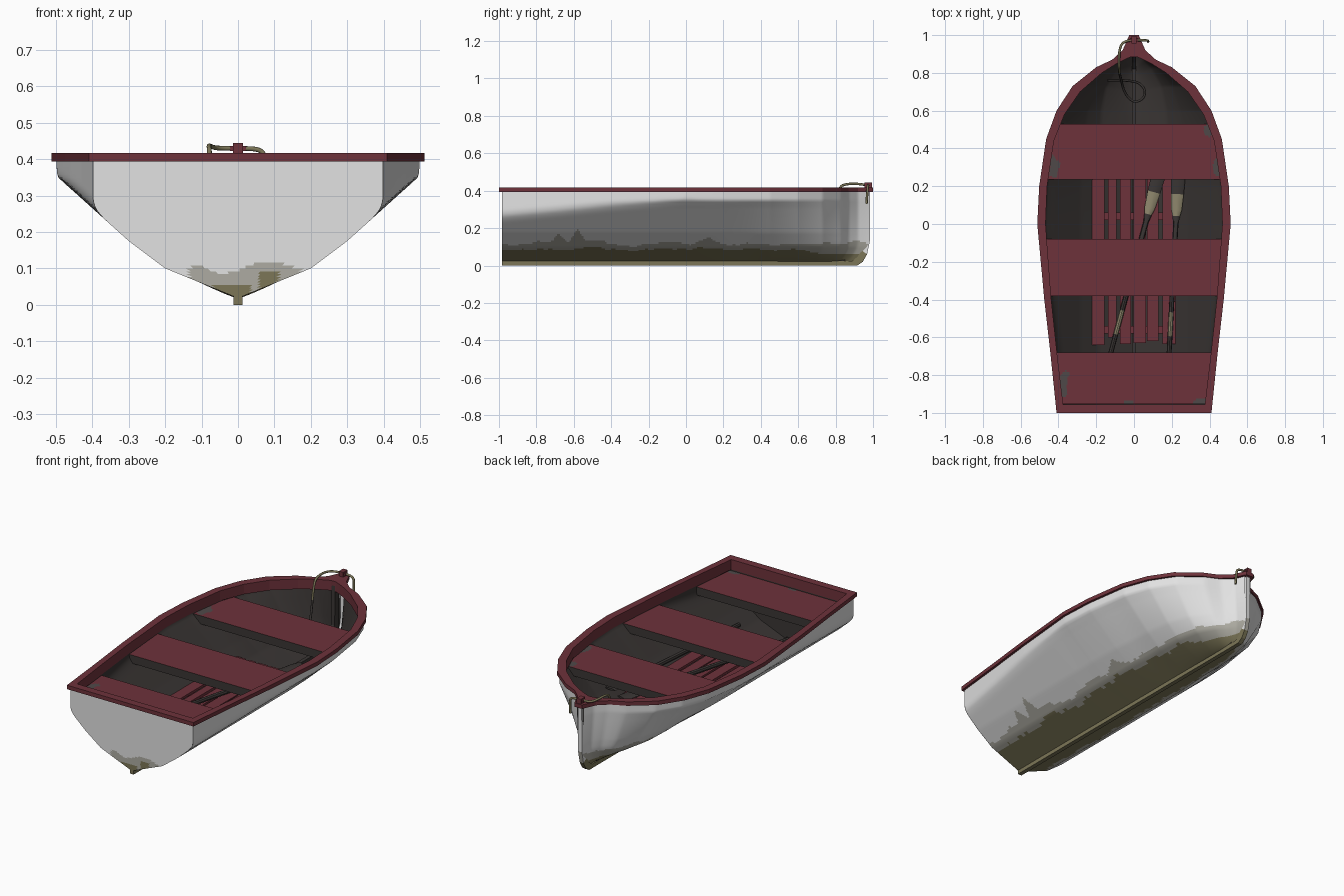
import bpy, bmesh, math
from mathutils import Vector, noise

if "Cube" in bpy.data.objects:
    bpy.data.objects.remove(bpy.data.objects["Cube"])

def mat(name, r, g, b):
    m = bpy.data.materials.new(name)
    m.diffuse_color = (r, g, b, 1)
    m.use_nodes = True
    m.node_tree.nodes["Principled BSDF"].inputs["Base Color"].default_value = m.diffuse_color
    return m

RED = mat("red_paint", .155, .032, .043)
WHITE = mat("white_paint", .76, .76, .76)
STAIN = mat("pale_stain", .42, .41, .36)
ALGAE = mat("olive_algae", .20, .18, .095)
DARK = mat("dark_wood", .042, .036, .034)
WORN = mat("worn_wood", .078, .066, .066)
TAN = mat("tan_wood", .27, .24, .15)

def make(name, verts, faces, mats, rule=None, smooth=None, mirror=False):
    """Mesh object; rule(face centre, normal) gives the material index."""
    me = bpy.data.meshes.new(name)
    me.from_pydata([tuple(v) for v in verts], [], faces)
    ob = bpy.data.objects.new(name, me)
    bpy.context.collection.objects.link(ob)
    for m in mats:
        me.materials.append(m)
    bm = bmesh.new()
    bm.from_mesh(me)
    bmesh.ops.remove_doubles(bm, verts=bm.verts, dist=1e-5)
    bmesh.ops.recalc_face_normals(bm, faces=bm.faces)
    if rule:
        for f in bm.faces:
            f.material_index = rule(f.calc_center_median(), f.normal)
    bm.to_mesh(me)
    bm.free()
    if mirror:
        ob.modifiers.new("mirror", 'MIRROR').use_clip = True
    if smooth:
        bpy.ops.object.select_all(action='DESELECT')
        ob.select_set(True)
        bpy.context.view_layer.objects.active = ob
        bpy.ops.object.shade_smooth_by_angle(angle=math.radians(smooth))
    return ob

def grid_faces(rows, cols, wrap=False):
    n = cols if wrap else cols - 1
    return [(r * cols + c, r * cols + (c + 1) % cols, (r + 1) * cols + (c + 1) % cols, (r + 1) * cols + c)
            for r in range(rows - 1) for c in range(n)]

def interp(t, table):
    if t <= table[0][0]:
        return table[0][1]
    for (a, p), (b, q) in zip(table, table[1:]):
        if t <= b:
            return p + (q - p) * (t - a) / (b - a)
    return table[-1][1]

def step(t):
    t = max(0, min(1, t))
    return t * t * (3 - 2 * t)

# Hull shape: half-width of the rail along y, and of the midship section over z
OUTLINE = [(-1, .41), (-.68, .443), (-.4, .475), (0, .512), (.2, .502), (.45, .465), (.6, .41),
           (.73, .325), (.83, .20), (.87, .115), (.92, .06), (1, .025)]
SECTION = [(.02, .004), (.10, .20), (.175, .30), (.265, .40), (.31, .45), (.35, .497), (.40, .5)]

def hx(y, z):
    w, m = interp(y, OUTLINE) - .013, interp(z, SECTION)
    k = step((y + .2) / .6)
    h = max(.04 - abs(m - w), 0) / .04
    aft = min(m, w) - h * h * .008 * step((.37 - z) / .05)   # softened chine
    full = 1 - .3 * step((y - .3) / .6)                      # fuller sections at the bow
    return aft * (1 - k) + w * (m / .5) ** full * k

def stem_y(y, z):
    return y - .06 * (max(0, .14 - z) / .12) ** 2 * step((y - .5) / .48)

def grime(c, n):
    """Olive near the keel, pale fringe above it, white on top."""
    p = Vector((math.copysign(2, c.x), c.y * 5, 3))
    a = noise.noise(p) * .018 + noise.noise(p * 4) * .010
    if c.z < .088 + a - .03 * step((c.y - .5) / .4):
        return 2
    drips = sum(h * math.exp(-((c.y - y) / .03) ** 2) for y, h in ((-.68, .06), (-.58, .07), (.12, .03)))
    return 1 if c.z < .115 + a * 1.2 + drips + max(0, noise.noise(p * 2.3)) * .03 else 0

def transom_grime(c, n):
    j = noise.noise(c * 20) * .006
    if c.z < .055 + j and -.07 < c.x < .035 or c.z < .093 + j and .06 + j < c.x < .115 - (.093 - c.z) * .2:
        return 2
    top = .085 + .035 * math.exp(-((c.x - .09) / .08) ** 2) + .025 * math.exp(-((c.x + .11) / .03) ** 2)
    return 1 if c.z < top + j and -.135 < c.x < .19 else 0

PAINT = [WHITE, STAIN, ALGAE]
ZS = [.02 + .38 * (i / 44) ** 1.2 for i in range(45)]

# Outer hull, inner lining, transom
def skin(name, y0, y1, n, inset, lift, mats, rule):
    v = []
    for i in range(n):
        y = y0 + (y1 - y0) * i / (n - 1)
        for s, zs in ((-1, ZS[::-1]), (1, ZS)):
            v += [(s * hx(y, z) * (1 - inset), stem_y(y, z), z + lift * (.4 - z) / .38) for z in zs]
    return make(name, v, grid_faces(n, 2 * len(ZS)), mats, rule, 60)

skin("hull", -.985, .98, 240, 0, 0, PAINT, grime)
lining = skin("hull_lining", -.96, .972, 240, .05, .018, [DARK], None)
# turn the lining to face the inside
if min(lining.data.polygons, key=lambda f: f.center.z).normal.z < 0:
    lining.data.flip_normals()

def transom(name, y, mats, rule, facing):
    v = [(hx(-.985, z) * (c / 50 - 1), y, z) for z in ZS for c in range(101)]
    o = make(name, v, grid_faces(len(ZS), 101), mats, rule)
    if o.data.polygons[0].normal.y * facing < 0:
        o.data.flip_normals()

transom("transom", -.986, PAINT, transom_grime, -1)
transom("transom_lining", -.957, [DARK], None, 1)

# Gunwale rail with an inner lip and solid bow piece (half, mirrored)
RAIL = [((0, -1), (0, -.955)), ((.41, -1), (.375, -.955)), ((.443, -.68), (.408, -.68)),
        ((.475, -.4), (.438, -.4)), ((.512, 0), (.468, 0)), ((.502, .2), (.46, .2)),
        ((.465, .45), (.424, .44)), ((.41, .6), (.368, .58)), ((.325, .73), (.285, .70)),
        ((.20, .83), (.17, .80)), ((.115, .87), (.09, .85)), ((.06, .92), (.04, .875)),
        ((.025, 1), (.015, .885)), ((0, 1), (0, .885))]
v = []
for (ox, oy), (ix, iy) in RAIL:
    mx, my = ix + (ox - ix) * .2, iy + (oy - iy) * .2
    v += [(ox, oy, .394), (ox, oy, .417), (ix, iy, .417), (ix, iy, .358), (mx, my, .392)]
make("gunwale_rail", v, grid_faces(len(RAIL), 5, True), [RED], mirror=True)

# Keel with stem, and the inner keelson: a side profile given width in x
def ribbon(name, outer, inner, hw, mats, rule=None):
    v = [(x, y, z) for a, b in zip(outer, inner)
         for x, (y, z) in ((-hw, a), (hw, a), (hw, b), (-hw, b))]
    e = len(v)
    make(name, v, grid_faces(len(outer), 4, True) + [(0, 1, 2, 3), (e - 4, e - 3, e - 2, e - 1)], mats, rule)

ribbon("keel_and_stem",
       [(-.985, 0), (.915, 0), (.945, .02), (.968, .06), (.983, .13), (.985, .40)],
       [(-.985, .025), (.89, .025), (.915, .045), (.94, .08), (.965, .14), (.974, .40)],
       .0125, PAINT, lambda c, n: 2 if c.z < .07 else 1 if c.z < .1 else 0)
ribbon("keelson", [(-.95, .02), (.84, .02), (.89, .07), (.92, .15), (.92, .39)],
       [(-.95, .062), (.82, .062), (.855, .10), (.88, .16), (.885, .39)], .011, [DARK])

def box(name, x0, x1, y0, y1, z0, z1, m):
    v = [(x, y, z) for z in (z0, z1) for x, y in ((x0, y0), (x1, y0), (x1, y1), (x0, y1))]
    return make(name, v, grid_faces(2, 4, True) + [(0, 1, 2, 3), (4, 5, 6, 7)], [m])

# Stem head above the rail
box("stem_head", -.014, .014, .955, .995, .40, .445, RED)
box("stem_cleat", -.022, .022, .965, .985, .422, .436, RED)

# Seats, fitted to the hull, with worn patches in the paint
PATCHES = [(.445, .31, .025, .06), (-.425, .30, .03, .055), (.395, .50, .03, .03), (-.375, -.86, .026, .055),
           (.36, -.945, .04, .018), (-.02, -.945, .03, .014), (-.36, -.80, .02, .02)]

def seat_rule(c, n):
    if n.z < .5:
        return 1
    j = 1 + noise.noise(c * 30) * .8
    return 2 if any(((c.x - x) / a) ** 2 + ((c.y - y) / b) ** 2 < j for x, y, a, b in PATCHES) else 0

def seat(name, y0, y1, top=.353, thick=.048):
    R, C, v = 30, 110, []
    def row(y, z):
        return [(hx(y, z) * .975 * (2 * c / (C - 1) - 1), y, z) for c in range(C)]
    v += row(y0, top - thick)
    for r in range(R):
        v += row(y0 + (y1 - y0) * r / (R - 1), top)
    v += row(y1, top - thick) + row(y0, top - thick)
    make(name, v, grid_faces(R + 3, C), [RED, DARK, WORN], seat_rule)

for name, a, b in (("stern_seat", -.953, -.68), ("middle_seat", -.38, -.08), ("bow_seat", .235, .53)):
    seat(name, a, b)

# Floor slats on cross bearers
SLATS = [(-.19, .065, -.64), (-.115, .045, -.60), (-.045, .06, -.635), (.03, .065, -.63),
         (.10, .06, -.62), (.185, .07, -.635)]
for i, (x, w, y0) in enumerate(SLATS):
    box(f"floor_slat_{i + 1}", x - w / 2, x + w / 2, y0, .30, .128, .142, RED)
for i, y in enumerate((-.56, -.2, .04)):
    box(f"floor_bearer_{i + 1}", -.21, .21, y - .02, y + .02, .112, .128, RED)

# Oars: round shaft swelling into a flat blade, with bare tan bands
OAR = [(-.05, .013, .013), (.10, .013, .013), (.22, .013, .013), (.66, .014, .014), (.70, .020, .012),
       (.73, .028, .009), (.81, .034, .008), (.90, .038, .008), (.96, .04, .007), (1, .034, .006)]

def oar(name, a, b):
    a, b = Vector(a), Vector(b)
    length, d = (b - a).length, (b - a).normalized()
    side = d.cross(Vector((0, 0, 1))).normalized()
    up = side.cross(d)
    v = [a + (b - a) * t + side * rx * math.cos(k * math.pi / 4) + up * rz * math.sin(k * math.pi / 4)
         for t, rx, rz in OAR for k in range(8)]
    e = len(v)

    def bare(c, n):
        t = (c - a).dot(d) / length
        return int(.10 < t < .22 or .70 < t < .81)
    make(name, v, grid_faces(len(OAR), 8, True) + [tuple(range(8)), tuple(range(e - 8, e))], [DARK, TAN], bare, 40)

oar("left_oar", (-.125, -.69, .165), (.16, .37, .168))
oar("right_oar", (.185, -.70, .165), (.24, .36, .195))

# Mooring rope over the bow, ending in a darker loop on the floor
OVER = [(.075, .965, .33), (.075, .97, .40), (.065, .972, .428), (0, .975, .43), (-.06, .965, .43),
        (-.078, .92, .437), (-.08, .86, .437), (-.078, .815, .42), (-.077, .80, .32)]
LOOP = [(-.077, .80, .32), (-.07, .77, .18), (-.05, .69, .12), (0, .64, .10), (.055, .665, .11),
        (.06, .72, .12), (0, .765, .12), (-.14, .76, .21)]
for name, path, m in (("mooring_rope", OVER, ALGAE), ("mooring_rope_loop", LOOP, DARK)):
    cu = bpy.data.curves.new(name, 'CURVE')
    cu.dimensions = '3D'
    cu.bevel_depth = .0065
    cu.bevel_resolution = 2
    cu.use_fill_caps = True
    sp = cu.splines.new('NURBS')
    sp.points.add(len(path) - 1)
    for p, q in zip(sp.points, path):
        p.co = (*q, 1)
    sp.order_u = 3
    sp.use_endpoint_u = True
    cu.materials.append(m)
    bpy.context.collection.objects.link(bpy.data.objects.new(name, cu))
